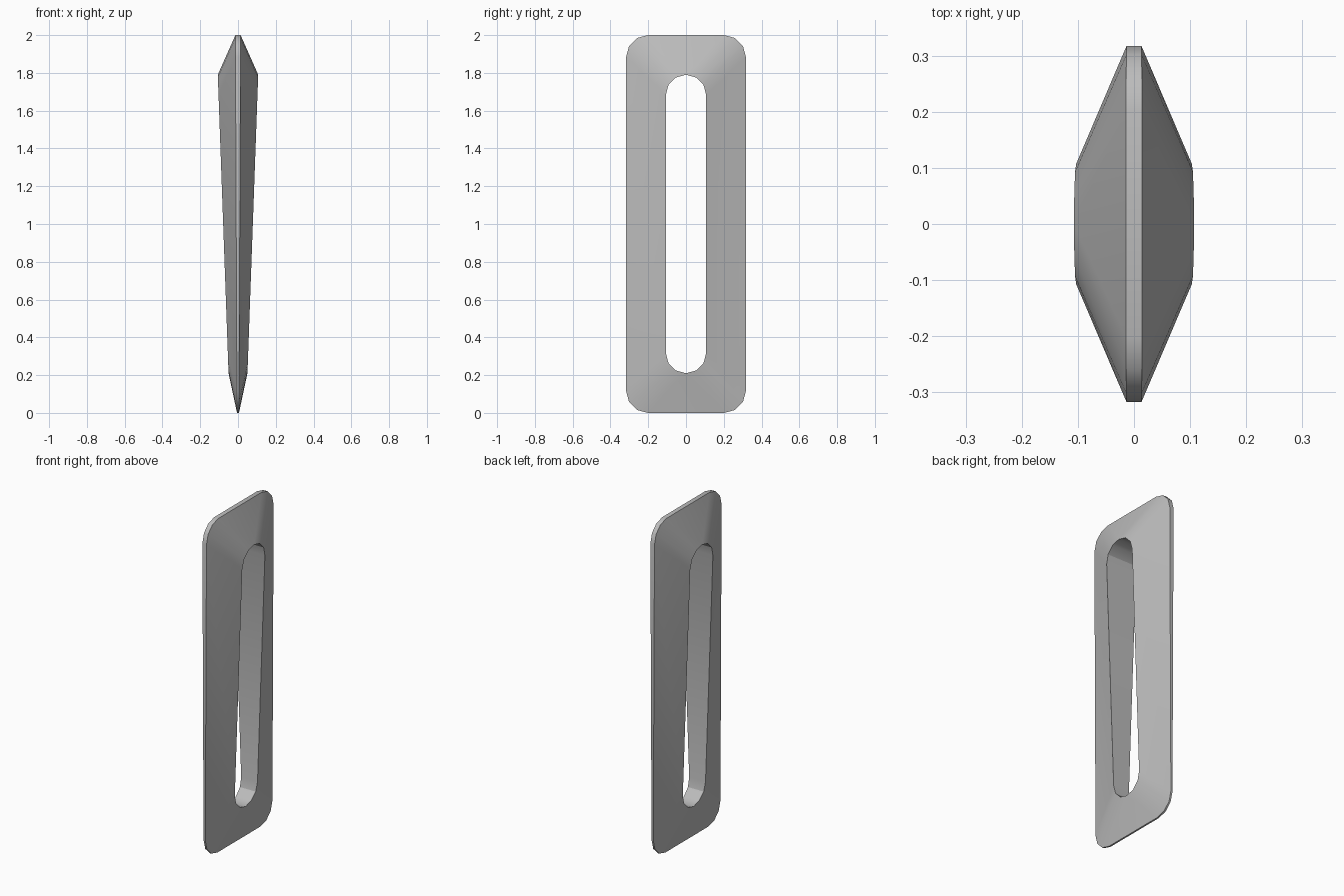
import bpy, bmesh
from math import sin, cos, pi

cube = bpy.data.objects.get("Cube")
if cube:
    bpy.data.objects.remove(cube)

grey = bpy.data.materials.new("plain grey")
grey.use_nodes = True
colour = (0.5, 0.5, 0.5, 1)
grey.diffuse_color = colour
grey.node_tree.nodes["Principled BSDF"].inputs["Base Color"].default_value = colour

STEPS = 3  # segments in each rounded corner


def rounded_outline(half_width, bottom, top, radius):
    """Rounded rectangle in the YZ plane, one arc per corner."""
    y, low, high = half_width - radius, bottom + radius, top - radius
    points = []
    for k, (cy, cz) in enumerate([(y, high), (-y, high), (-y, low), (y, low)]):
        for i in range(STEPS + 1):
            a = (k + i / STEPS) * pi / 2
            points.append((cy + radius * cos(a), cz + radius * sin(a)))
    return points


def half_thickness(z):
    """The body tapers evenly towards the bottom."""
    return 0.0425 + 0.036 * z


outer = rounded_outline(0.317, 0, 2, 0.115)
inner = rounded_outline(0.107, 0.21, 1.79, 0.107)

# Four rings: outer rim and slot edge on both sides
bm = bmesh.new()
rings = []
for outline, scale in ((outer, 0.122), (inner, 1), (inner, -1), (outer, -0.122)):
    rings.append([bm.verts.new((scale * half_thickness(z), y, z)) for y, z in outline])

# Sloped sides, slot wall and narrow rim
count = len(outer)
for r in range(4):
    a, b = rings[r], rings[(r + 1) % 4]
    for i in range(count):
        j = (i + 1) % count
        bm.faces.new((a[i], a[j], b[j], b[i]))
bmesh.ops.remove_doubles(bm, verts=bm.verts, dist=0.0001)
bmesh.ops.recalc_face_normals(bm, faces=bm.faces)

mesh = bpy.data.meshes.new("slotted_frame")
bm.to_mesh(mesh)
bm.free()
mesh.materials.append(grey)
frame = bpy.data.objects.new("slotted_frame", mesh)
bpy.context.collection.objects.link(frame)

bpy.ops.object.select_all(action="DESELECT")
frame.select_set(True)
bpy.context.view_layer.objects.active = frame
bpy.ops.object.shade_smooth_by_angle()
